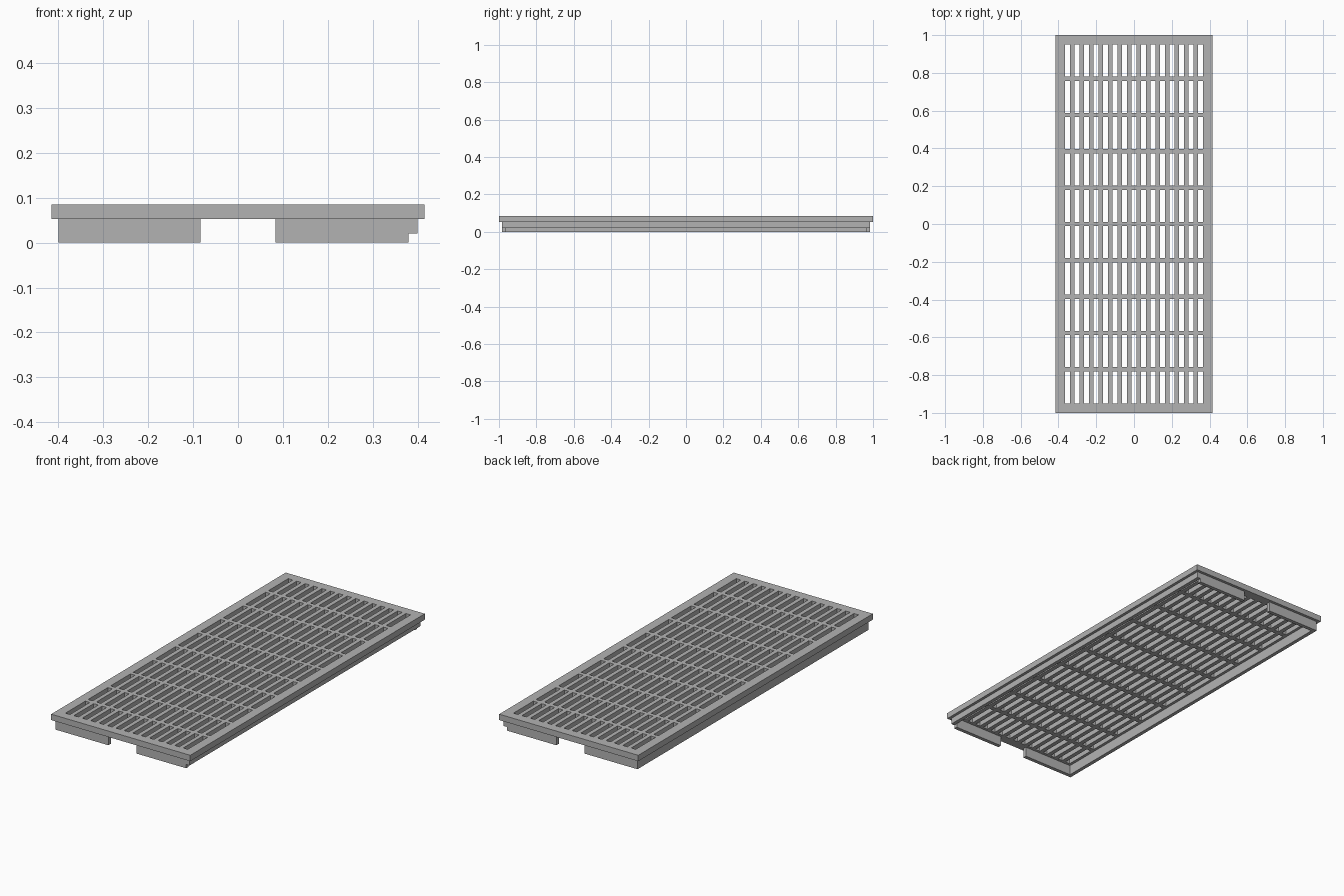
import bpy, bmesh

cube = bpy.data.objects.get("Cube")
if cube:
    bpy.data.objects.remove(cube, do_unlink=True)

GREY = (0.45, 0.45, 0.45, 1.0)
mat = bpy.data.materials.new("plain grey")
mat.use_nodes = True
mat.diffuse_color = GREY
mat.node_tree.nodes["Principled BSDF"].inputs["Base Color"].default_value = GREY

HALF_X, HALF_Y = 0.415, 1.0
TOP, UNDER, STEP = 0.085, 0.053, 0.02    # plate top, plate underside, shallow wall bottom
WALL_X, WALL_Y, THICK = 0.4, 0.985, 0.02
GAP = 0.084                              # half width of the opening in each end wall


def finish(name, bm):
    bmesh.ops.recalc_face_normals(bm, faces=bm.faces)
    mesh = bpy.data.meshes.new(name)
    bm.to_mesh(mesh)
    bm.free()
    mesh.materials.append(mat)
    obj = bpy.data.objects.new(name, mesh)
    bpy.context.collection.objects.link(obj)
    return obj


def box(name, x0, x1, y0, y1, z0, z1):
    bm = bmesh.new()
    bmesh.ops.create_cube(bm, size=1)
    for v in bm.verts:
        v.co.x = x1 if v.co.x > 0 else x0
        v.co.y = y1 if v.co.y > 0 else y0
        v.co.z = z1 if v.co.z > 0 else z0
    return finish(name, bm)


def cuts(outer, inner, count, bar):
    """Outer edge, then start and end of every slot, then outer edge."""
    slot = (2 * inner - (count - 1) * bar) / count
    points = [-outer]
    for i in range(count):
        start = -inner + i * (slot + bar)
        points += [start, start + slot]
    return points + [outer]


# Slotted top plate: a grid of cells with the slots left open, then thickened
xs = cuts(HALF_X, 0.365, 15, 0.023)
ys = cuts(HALF_Y, 0.95, 10, 0.023)
bm = bmesh.new()
grid = [[bm.verts.new((x, y, UNDER)) for y in ys] for x in xs]
for i in range(len(xs) - 1):
    for j in range(len(ys) - 1):
        if not (i % 2 and j % 2):
            bm.faces.new((grid[i][j], grid[i + 1][j], grid[i + 1][j + 1], grid[i][j + 1]))
raised = bmesh.ops.extrude_face_region(bm, geom=bm.faces[:], use_keep_orig=True)["geom"]
for v in raised:
    if isinstance(v, bmesh.types.BMVert):
        v.co.z = TOP
finish("grate_plate", bm)

# Long walls underneath: one full depth, one shallow
box("deep_side_wall", -WALL_X, -WALL_X + THICK, -WALL_Y, WALL_Y, 0, UNDER)
box("shallow_side_wall", WALL_X - THICK, WALL_X, -WALL_Y, WALL_Y, STEP, UNDER)

# End walls, each split by a central opening
inner_x = WALL_X - THICK
for end, y0 in (("front", -WALL_Y), ("back", WALL_Y - THICK)):
    box(end + "_wall_right", -inner_x, -GAP, y0, y0 + THICK, 0, UNDER)
    box(end + "_wall_left", GAP, inner_x, y0, y0 + THICK, 0, UNDER)
